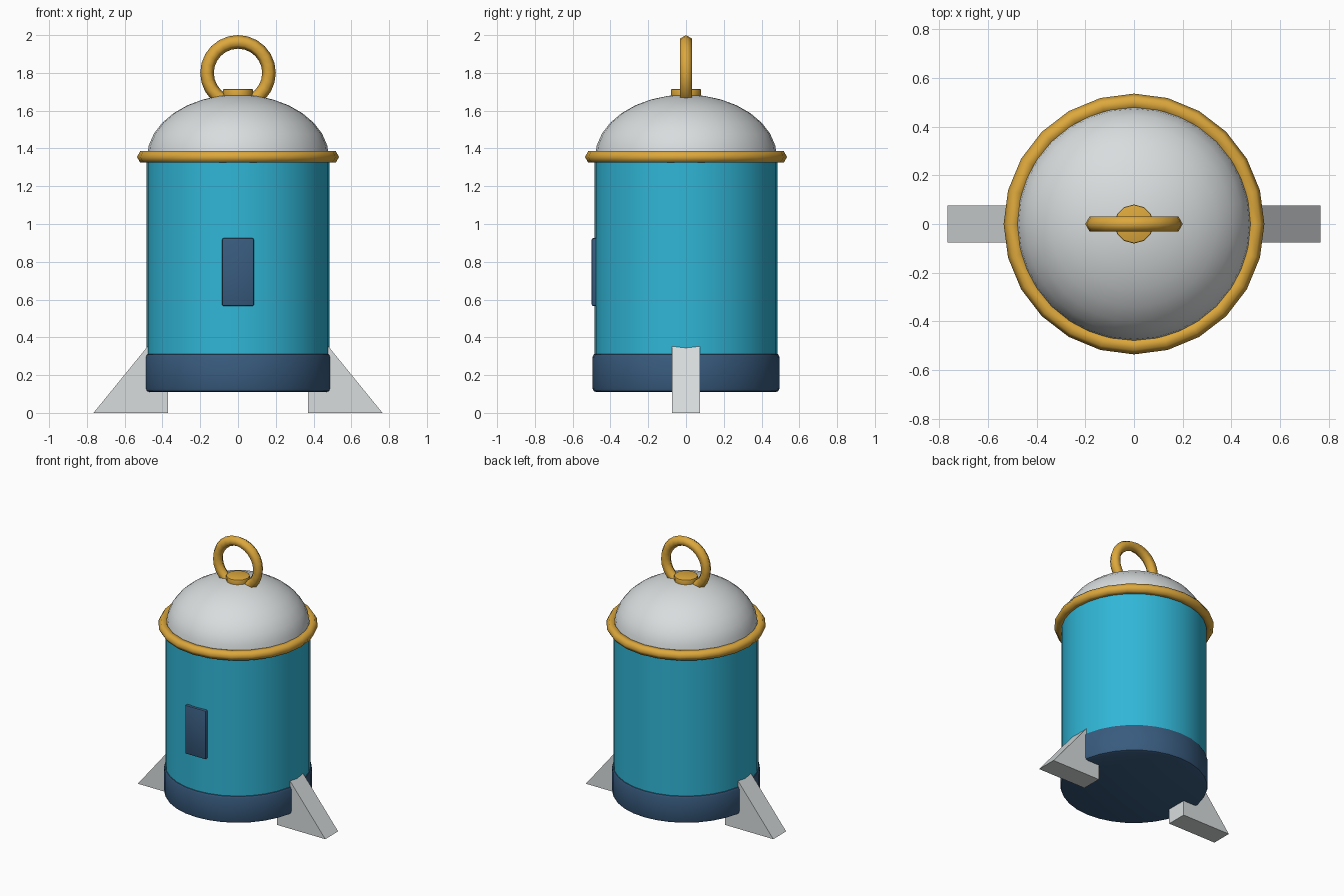
import bpy, bmesh, math
from mathutils import Matrix

if "Cube" in bpy.data.objects:
    bpy.data.objects.remove(bpy.data.objects["Cube"])


def material(name, rgb):
    m = bpy.data.materials.new(name)
    m.diffuse_color = (*rgb, 1)
    m.use_nodes = True
    m.node_tree.nodes["Principled BSDF"].inputs["Base Color"].default_value = m.diffuse_color
    return m


TEAL = material("teal", (0.030, 0.47, 0.68))
NAVY = material("navy", (0.040, 0.105, 0.21))
GOLD = material("gold", (0.72, 0.39, 0.045))
WHITE = material("off_white", (0.69, 0.72, 0.73))


def finish(obj, name, mat, bevel=0, smooth=True):
    obj.name = obj.data.name = name
    obj.data.materials.append(mat)
    bpy.ops.object.select_all(action='DESELECT')
    obj.select_set(True)
    bpy.context.view_layer.objects.active = obj
    bpy.ops.object.transform_apply(location=False, rotation=True, scale=True)
    if bevel:
        b = obj.modifiers.new("rounded_edges", 'BEVEL')
        b.width, b.segments, b.limit_method = bevel, 2, 'ANGLE'
        bpy.ops.object.modifier_apply(modifier=b.name)
    if smooth:
        bpy.ops.object.shade_smooth_by_angle(angle=math.radians(35))
    return obj


def cylinder(name, r, z0, z1, mat, sides=32, bevel=0):
    bpy.ops.mesh.primitive_cylinder_add(vertices=sides, radius=r, depth=z1 - z0,
                                        location=(0, 0, (z0 + z1) / 2))
    return finish(bpy.context.object, name, mat, bevel)


def torus(name, major, minor, z, mat, upright=False):
    bpy.ops.mesh.primitive_torus_add(
        major_radius=major, minor_radius=minor, major_segments=24, minor_segments=6,
        location=(0, 0, z), rotation=(math.pi / 2 if upright else 0, 0, 0))
    obj = finish(bpy.context.object, name, mat, smooth=False)
    bpy.ops.object.shade_smooth()
    return obj


# Main shell and base band
cylinder("body", 0.485, 0.13, 1.355, TEAL)
cylinder("base", 0.495, 0.11, 0.315, NAVY, bevel=0.02)

# Domed lid: upper half of a flattened sphere, closed underneath
bm = bmesh.new()
bmesh.ops.create_uvsphere(bm, u_segments=32, v_segments=16, radius=1)
bmesh.ops.delete(bm, geom=[v for v in bm.verts if v.co.z < -0.01], context='VERTS')
bmesh.ops.holes_fill(bm, edges=[e for e in bm.edges if e.is_boundary])
bm.transform(Matrix.Translation((0, 0, 1.35)) @ Matrix.Diagonal((0.482, 0.482, 0.335, 1)))
mesh = bpy.data.meshes.new("dome")
bm.to_mesh(mesh)
bm.free()
dome = bpy.data.objects.new("dome", mesh)
bpy.context.collection.objects.link(dome)
finish(dome, "dome", WHITE)

# Gold rim, knob and carrying loop
torus("rim", 0.50, 0.035, 1.355, GOLD)
cylinder("knob", 0.08, 1.655, 1.715, GOLD, sides=12, bevel=0.006)
torus("handle_loop", 0.164, 0.036, 1.80, GOLD, upright=True)

# Front door panel
bpy.ops.mesh.primitive_cube_add(size=1, location=(0, -0.48, 0.745), scale=(0.17, 0.04, 0.36))
finish(bpy.context.object, "front_panel", NAVY, bevel=0.01)

# Triangular side fins
for side, label in ((-1, "left_fin"), (1, "right_fin")):
    bm = bmesh.new()
    profile = [(0.37, 0), (0.765, 0), (0.37, 0.485)]
    face = bm.faces.new([bm.verts.new((side * x, -0.075, z)) for x, z in profile])
    ext = bmesh.ops.extrude_face_region(bm, geom=[face])
    bmesh.ops.translate(bm, vec=(0, 0.15, 0),
                        verts=[g for g in ext["geom"] if isinstance(g, bmesh.types.BMVert)])
    bmesh.ops.recalc_face_normals(bm, faces=bm.faces)
    mesh = bpy.data.meshes.new(label)
    bm.to_mesh(mesh)
    bm.free()
    fin = bpy.data.objects.new(label, mesh)
    bpy.context.collection.objects.link(fin)
    finish(fin, label, WHITE, smooth=False)
